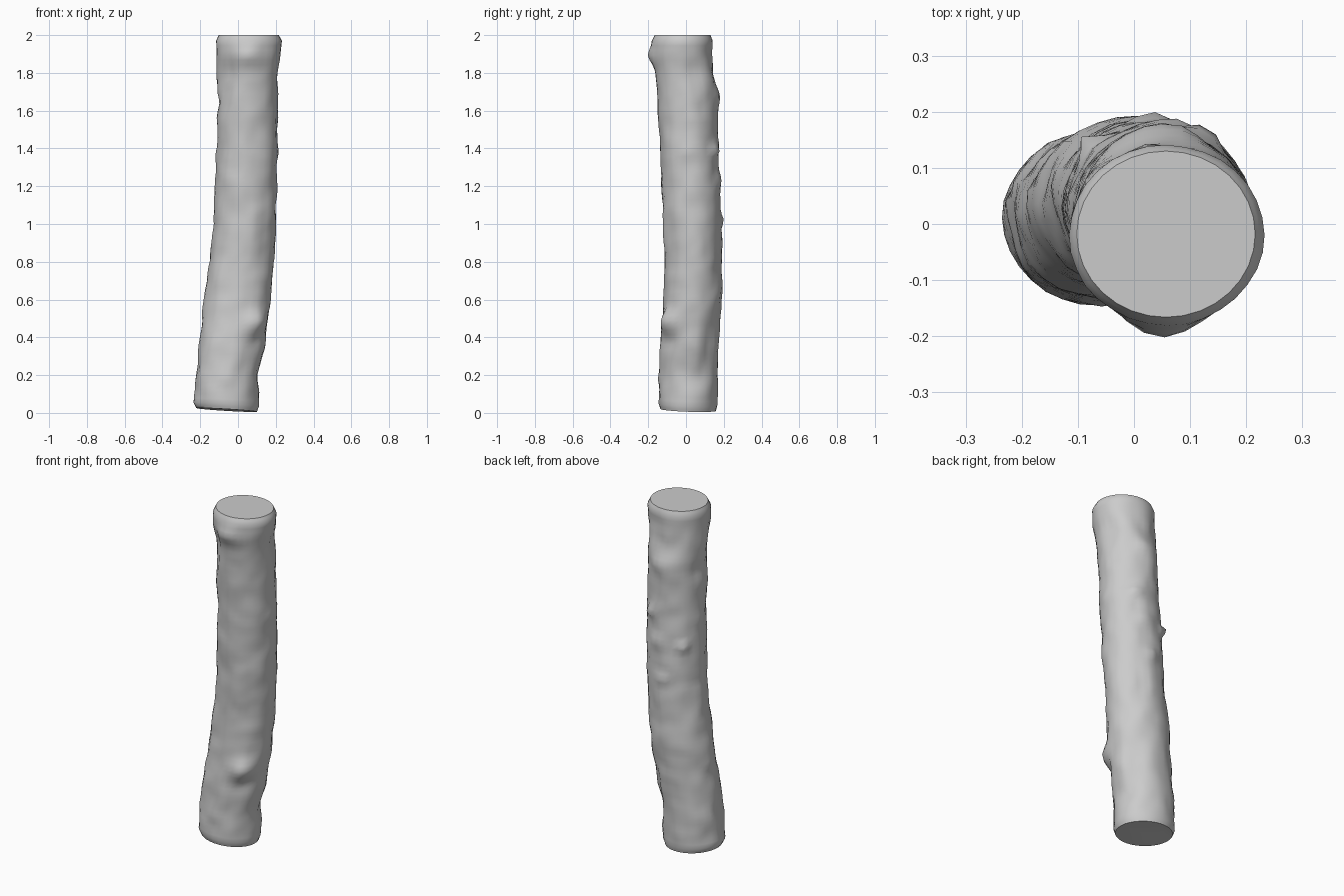
import bpy, bmesh, math
from mathutils import Vector, noise

# Trunk stations: height, x min, x max, y min, y max
STATIONS = [
    (0.00, -.220, .100, -.135, .158), (0.03, -.235, .110, -.145, .166),
    (0.20, -.221, .108, -.142, .168), (0.35, -.206, .138, -.136, .174),
    (0.50, -.190, .160, -.126, .182), (0.62, -.176, .180, -.118, .188),
    (0.80, -.150, .188, -.115, .192), (1.00, -.126, .200, -.120, .186),
    (1.20, -.124, .205, -.128, .182), (1.40, -.112, .210, -.135, .172),
    (1.60, -.110, .208, -.148, .166), (1.70, -.106, .209, -.155, .166),
    (1.80, -.108, .214, -.164, .146), (1.90, -.115, .224, -.180, .136),
    (1.97, -.116, .232, -.180, .141), (2.00, -.102, .216, -.166, .130),
]

# Knots and dents: angle (deg), height, radial amount, angular width (deg), height width
KNOTS = [
    (-50, 0.48, .038, 20, .06), (-50, 0.38, -.012, 18, .04),
    (172, 0.52, .012, 14, .03), (-88, 1.89, .018, 20, .05),
    (133, 1.22, .035, 8, .022), (62, 1.39, .028, 8, .025),
    (62, 1.30, -.012, 9, .06), (95, 1.02, .016, 10, .03),
    (75, 1.23, .012, 12, .04), (90, 1.68, .012, 25, .05),
    (180, 1.64, -.008, 25, .04), (-10, 1.38, .008, 12, .03),
    (40, 0.35, -.014, 10, .10), (60, 0.85, -.012, 10, .12),
    (-135, 1.82, -.012, 18, .06), (20, 1.82, -.008, 25, .06),
]
SEG, RINGS = 32, 76


def section(z):
    for a, b in zip(STATIONS, STATIONS[1:]):
        if z <= b[0]:
            t = (z - a[0]) / (b[0] - a[0])
            return [p + (q - p) * t for p, q in zip(a[1:], b[1:])]
    return STATIONS[-1][1:]


def surface_point(ang, z):
    x0, x1, y0, y1 = section(z)
    c, s = math.cos(ang), math.sin(ang)
    bump = 0.0
    for deg, kz, amount, wa, wz in KNOTS:
        d = (math.degrees(ang) - deg + 180) % 360 - 180
        bump += amount * math.exp(-(d / wa) ** 2 - ((z - kz) / wz) ** 2)
    # uneven bark, faded out near the sawn ends
    fade = min(1, z / .12, (2 - z) / .12)
    bump += .010 * fade * noise.noise(Vector((c * 2.2, s * 2.2, z * 7)))
    bump += .004 * fade * noise.noise(Vector((c * 4 + 9, s * 4, z * 15)))
    x = (x0 + x1) / 2 + c * ((x1 - x0) / 2 + bump)
    y = (y0 + y1) / 2 + s * ((y1 - y0) / 2 + bump)
    # slanted bottom cut
    low = max(0, 1 - z / .3)
    tilt = (.016 - .06 * (x + .06) - .035 * y) * low
    return (x, y, max(0, z + tilt))


# Log: stacked rings bridged with quads
bm = bmesh.new()
heights = [0, .012, .03] + [.03 + 1.94 * i / RINGS for i in range(1, RINGS + 1)] + [1.988, 2]
rings = [[bm.verts.new(surface_point(2 * math.pi * i / SEG, z)) for i in range(SEG)]
         for z in heights]
for lo, hi in zip(rings, rings[1:]):
    for i in range(SEG):
        j = (i + 1) % SEG
        bm.faces.new((lo[i], lo[j], hi[j], hi[i]))

# Sawn ends
bm.faces.new(rings[0][::-1])
bm.faces.new(rings[-1])
bm.normal_update()

mesh = bpy.data.meshes.new("log")
bm.to_mesh(mesh)
bm.free()
log = bpy.data.objects.new("log", mesh)
bpy.context.collection.objects.link(log)
bpy.context.view_layer.objects.active = log
log.select_set(True)
bpy.ops.object.shade_smooth_by_angle(angle=math.radians(60))
